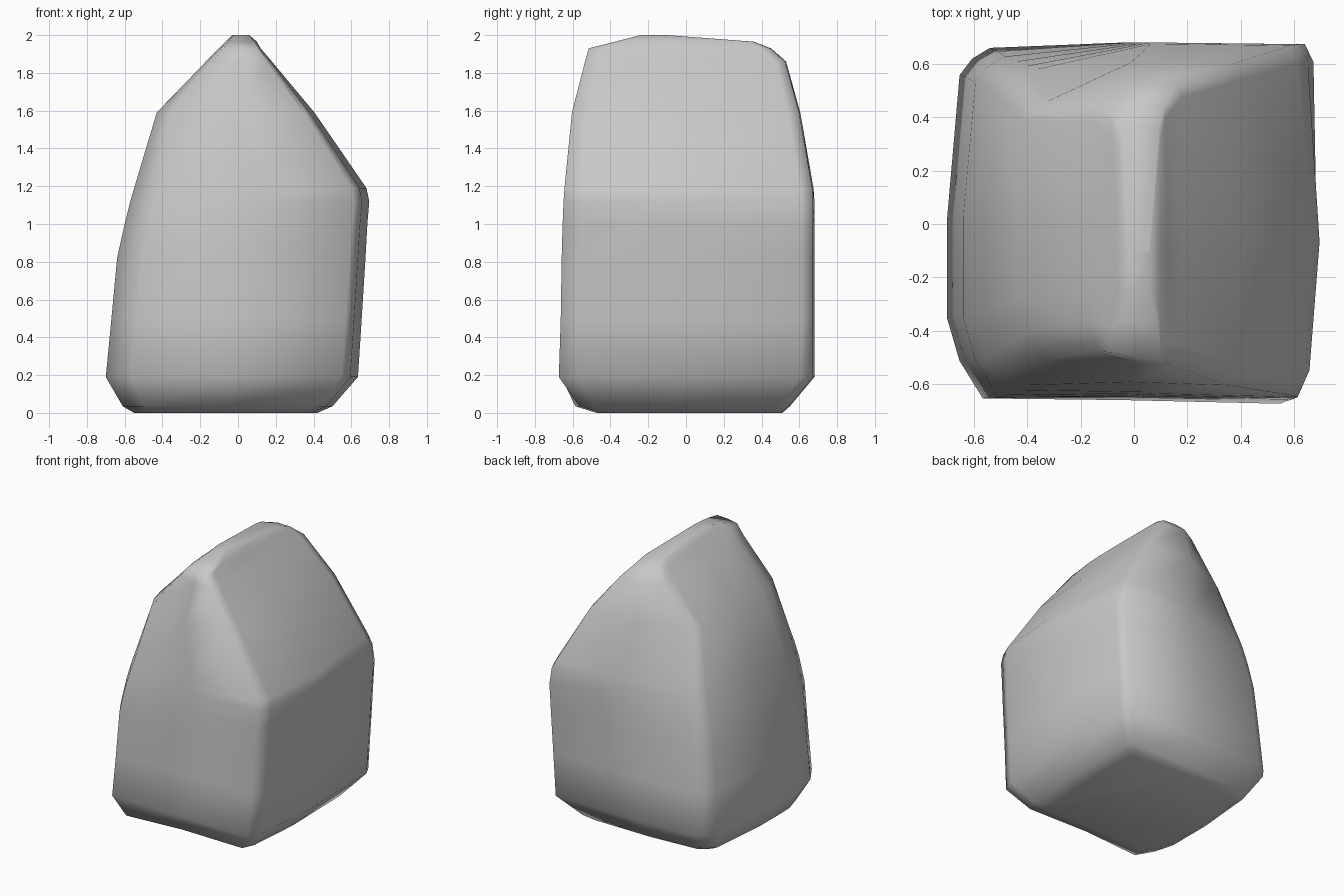
import bpy
import bmesh

cube = bpy.data.objects.get("Cube")
if cube:
    bpy.data.objects.remove(cube, do_unlink=True)

# Stone colour
stone = bpy.data.materials.new("stone grey")
stone.use_nodes = True
grey = (0.58, 0.58, 0.58, 1)
stone.diffuse_color = grey
stone.node_tree.nodes["Principled BSDF"].inputs["Base Color"].default_value = grey

# Blunt-cornered outline in unit space, anticlockwise from the front middle
OUTLINE = [
    (0, -0.97), (0.87, -0.99), (0.94, -0.84), (1, -0.12), (0.98, 0.89), (0.93, 0.99),
    (0, 1), (-0.76, 0.97), (-0.86, 0.91), (-0.93, 0.82),
    (-1, 0.03), (-1, -0.53), (-0.93, -0.77), (-0.8, -0.98),
]

# Height, left/right limits in x, front/back limits in y,
# depth of the front-left and back-left corners, width of the back-right corner
LEVELS = [
    (0.00, -0.55, 0.42, -0.46, 0.51, 1.05, 0.98, 1),
    (0.035, -0.61, 0.50, -0.57, 0.55, 1.05, 0.99, 1),
    (0.19, -0.70, 0.635, -0.68, 0.68, 0.98, 1, 1),
    (0.50, -0.67, 0.655, -0.67, 0.68, 0.99, 0.98, 1),
    (0.82, -0.64, 0.675, -0.665, 0.68, 1, 0.95, 1),
    (1.00, -0.60, 0.685, -0.66, 0.68, 0.99, 0.92, 1),
    (1.12, -0.57, 0.695, -0.655, 0.68, 0.97, 0.89, 0.95),
    (1.19, -0.55, 0.68, -0.65, 0.675, 0.95, 0.87, 0.91),
    (1.59, -0.43, 0.405, -0.61, 0.605, 0.85, 0.78, 0.98),
    (1.86, -0.17, 0.18, -0.54, 0.53, 0.9, 0.88, 1),
    (1.93, -0.10, 0.12, -0.52, 0.45, 0.94, 0.94, 1),
    (1.965, -0.065, 0.10, -0.38, 0.36, 0.97, 0.97, 1),
    (2.00, -0.03, 0.06, -0.24, -0.10, 1, 1, 1),
]


def ring(xl, xr, yf, yb, front_left, back_left, back_right):
    """Fit the unit outline to the limits of one level."""
    cx, rx, cy, ry = (xl + xr) / 2, (xr - xl) / 2, (yf + yb) / 2, (yb - yf) / 2
    points = []
    for u, v in OUTLINE:
        if u < 0:
            v *= front_left if v < 0 else back_left
        elif v > 0:
            u *= back_right
        points.append((cx + rx * u, cy + ry * v))
    return points


# Boulder lofted through the outlines
bm = bmesh.new()
rows = [[bm.verts.new((x, y, z)) for x, y in ring(*limits)] for z, *limits in LEVELS]
count = len(OUTLINE)
for low, high in zip(rows, rows[1:]):
    for i in range(count):
        j = (i + 1) % count
        bm.faces.new((low[i], low[j], high[j], high[i]))
bm.faces.new(reversed(rows[0]))
bm.faces.new(rows[-1])
bmesh.ops.recalc_face_normals(bm, faces=bm.faces)

mesh = bpy.data.meshes.new("boulder")
bm.to_mesh(mesh)
bm.free()
mesh.materials.append(stone)
mesh.shade_smooth()
boulder = bpy.data.objects.new("boulder", mesh)
bpy.context.collection.objects.link(boulder)
